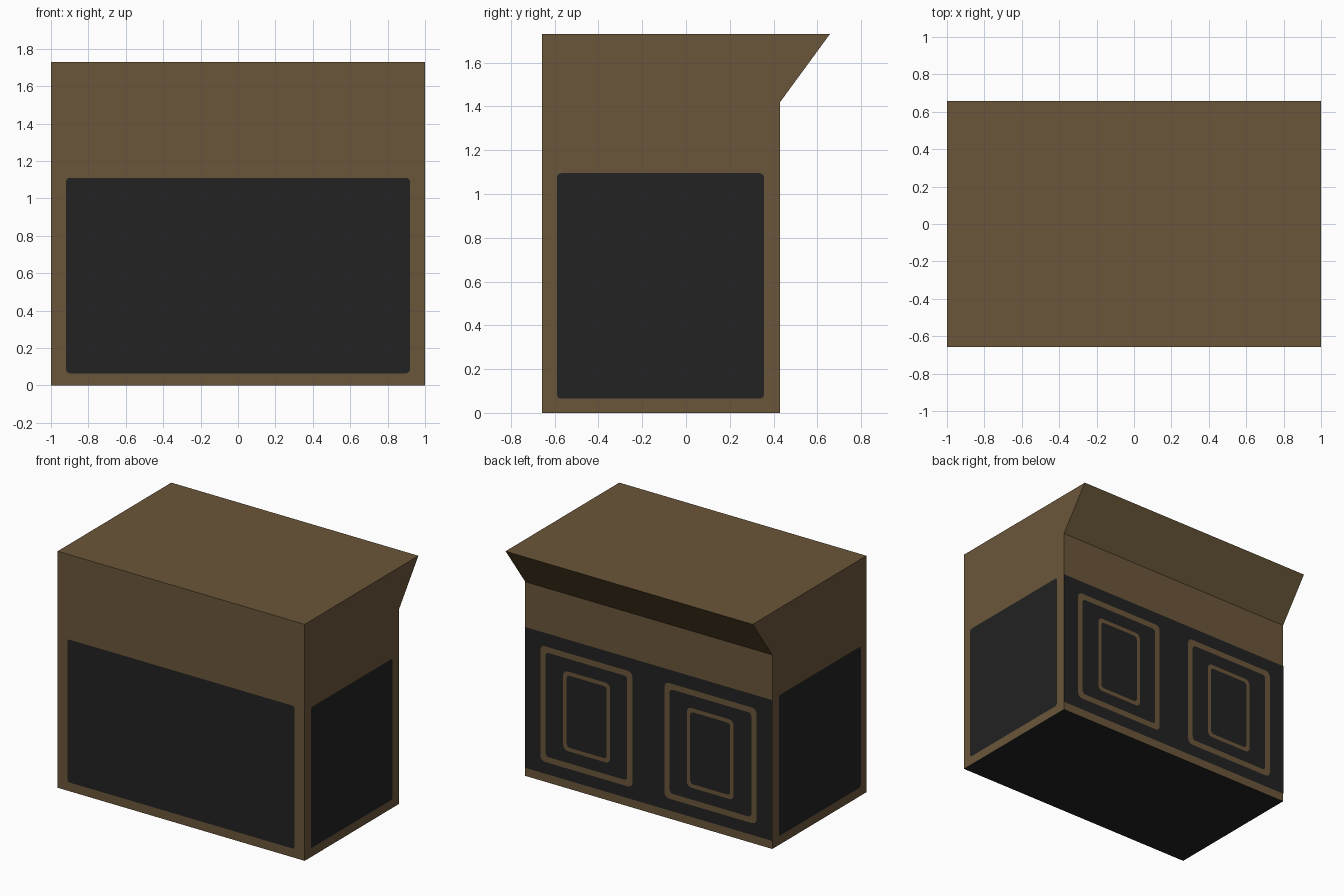
import bpy, bmesh, math
from mathutils import Vector

if "Cube" in bpy.data.objects:
    bpy.data.objects.remove(bpy.data.objects["Cube"])


def material(name, color):
    m = bpy.data.materials.new(name)
    m.diffuse_color = (*color, 1)
    m.use_nodes = True
    m.node_tree.nodes["Principled BSDF"].inputs["Base Color"].default_value = m.diffuse_color
    return m


BROWN = material("brown wood", (0.147, 0.094, 0.042))
DARK = material("dark panel", (0.016, 0.016, 0.016))
Z = Vector((0, 0, 1))
HX, FRONT, BACK = 1.0, -0.657, 0.43


def finish(bm, name, mats):
    me = bpy.data.meshes.new(name)
    bm.to_mesh(me)
    bm.free()
    for m in mats:
        me.materials.append(m)
    ob = bpy.data.objects.new(name, me)
    bpy.context.collection.objects.link(ob)
    return ob


def rounded(a0, a1, b0, b1, r):
    """Outline of a rounded rectangle, counter-clockwise."""
    if r == 0:
        return [(a0, b0), (a1, b0), (a1, b1), (a0, b1)]
    pts = []
    corners = [(a1 - r, b1 - r), (a0 + r, b1 - r), (a0 + r, b0 + r), (a1 - r, b0 + r)]
    for q, (ca, cb) in enumerate(corners):
        for k in range(4):
            t = math.pi / 2 * (q + k / 3)
            pts.append((ca + r * math.cos(t), cb + r * math.sin(t)))
    return pts


def painted(name, mat, origin, u, rect, r=0.02, width=None, lift=0.002):
    """Thin painted rectangle, or a frame when a width is given."""
    origin, u = Vector(origin), Vector(u)
    n = u.cross(Z)
    bm = bmesh.new()

    def loop(pts):
        return [bm.verts.new(origin + u * a + Z * b + n * lift) for a, b in pts]

    outer = loop(rounded(*rect, r))
    if width is None:
        bm.faces.new(outer)
    else:
        a0, a1, b0, b1 = rect
        inner = loop(rounded(a0 + width, a1 - width, b0 + width, b1 - width, r * 0.7))
        c = len(outer)
        for i in range(c):
            j = (i + 1) % c
            bm.faces.new((outer[i], outer[j], inner[j], inner[i]))
    return finish(bm, name, [mat])


# Cabinet body: side profile with overhanging top, extruded across x
profile = [(FRONT, 0), (BACK, 0), (BACK, 1.42), (0.657, 1.73), (FRONT, 1.73)]
bm = bmesh.new()
side = bm.faces.new([bm.verts.new((-HX, y, z)) for y, z in profile])
ext = bmesh.ops.extrude_face_region(bm, geom=[side])
bmesh.ops.translate(bm, vec=(2 * HX, 0, 0),
                    verts=[v for v in ext["geom"] if isinstance(v, bmesh.types.BMVert)])
bmesh.ops.recalc_face_normals(bm, faces=bm.faces)
for f in bm.faces:
    f.material_index = 1 if f.normal.z < -0.9 else 0  # dark underside
finish(bm, "cabinet_body", [BROWN, DARK])

# Dark panels on the front and both ends
painted("front_panel", DARK, (0, FRONT, 0), (1, 0, 0), (-0.92, 0.92, 0.065, 1.11))
painted("right_panel", DARK, (HX, 0, 0), (0, 1, 0), (-0.59, 0.357, 0.065, 1.095))
painted("left_panel", DARK, (-HX, 0, 0), (0, -1, 0), (-0.357, 0.59, 0.065, 1.095))

# Back panel reaches both edges and carries two doors with nested frames
back, left = (0, BACK, 0), (-1, 0, 0)
painted("back_panel", DARK, back, left, (-1, 1, 0.06, 1.09), r=0)
for label, s in (("left", 1), ("right", -1)):
    for part, lo, hi, z0, z1, w in (("outer", 0.13, 0.875, 0.147, 0.993, 0.042),
                                    ("inner", 0.31, 0.69, 0.275, 0.858, 0.028)):
        a0, a1 = sorted((s * lo, s * hi))
        painted(f"{label}_door_{part}_frame", BROWN, back, left,
                (a0, a1, z0, z1), r=0.035, width=w, lift=0.004)
